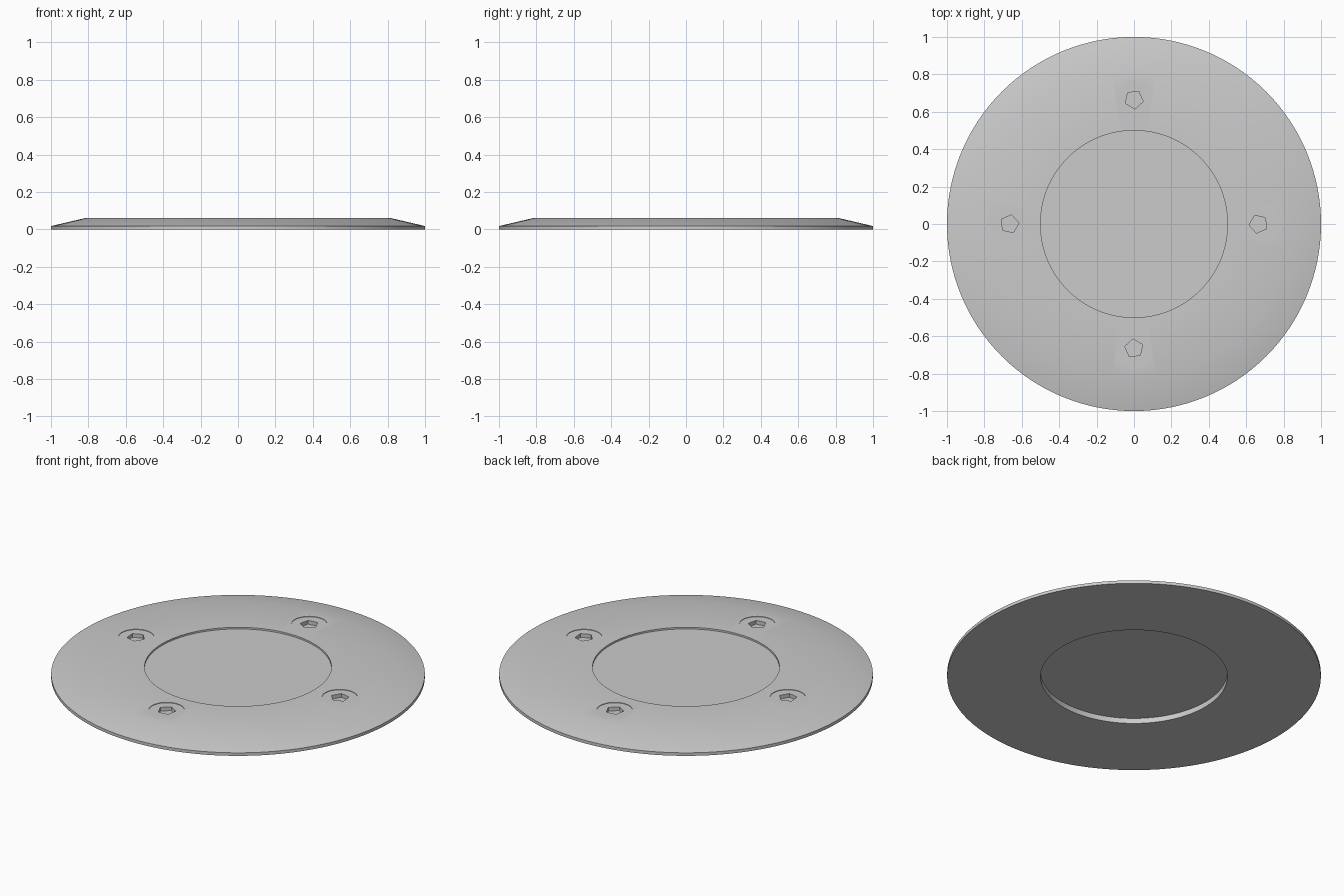
import bpy, bmesh, math
from mathutils import Matrix, Vector

if "Cube" in bpy.data.objects:
    bpy.data.objects.remove(bpy.data.objects["Cube"], do_unlink=True)

SEGMENTS = 128
BOLT_RADIUS = 0.665

# Single light grey material
grey = bpy.data.materials.new("light_grey")
grey.use_nodes = True
colour = (0.6, 0.6, 0.6, 1)
grey.diffuse_color = colour
grey.node_tree.nodes["Principled BSDF"].inputs["Base Color"].default_value = colour


def add_object(name, bm):
    bmesh.ops.recalc_face_normals(bm, faces=bm.faces)
    mesh = bpy.data.meshes.new(name)
    bm.to_mesh(mesh)
    bm.free()
    mesh.materials.append(grey)
    obj = bpy.data.objects.new(name, mesh)
    bpy.context.collection.objects.link(obj)
    return obj


def lathe(name, profile):
    bm = bmesh.new()
    verts = [bm.verts.new((r, 0, z)) for r, z in profile]
    edges = [bm.edges.new(pair) for pair in zip(verts, verts[1:])]
    bmesh.ops.spin(bm, geom=verts + edges, cent=(0, 0, 0), axis=(0, 0, 1),
                   angle=math.tau, steps=SEGMENTS, use_merge=True)
    bmesh.ops.remove_doubles(bm, verts=bm.verts, dist=1e-5)
    return add_object(name, bm)


def ring_of_cutters(name, sides, radius, floor, twist):
    """Four prisms around the disc, each with one corner towards the centre."""
    bm = bmesh.new()
    height = 0.1
    for i in range(4):
        turn = i * math.pi / 2
        place = (Matrix.Rotation(turn, 4, 'Z')
                 @ Matrix.Translation((BOLT_RADIUS, 0, floor + height / 2))
                 @ Matrix.Rotation(math.pi + twist, 4, 'Z'))
        new = bmesh.ops.create_cone(bm, cap_ends=True, segments=sides,
                                    radius1=radius, radius2=radius, depth=height)["verts"]
        # Put the first corner on the local x axis before placing
        corner = max(new, key=lambda v: v.co.x)
        align = Matrix.Rotation(-math.atan2(corner.co.y, corner.co.x), 4, 'Z')
        bmesh.ops.transform(bm, matrix=place @ align, verts=new)
    cutter = add_object(name, bm)
    cutter.hide_render = True
    return cutter


# Flat disc with a bevelled edge, shallow top recess and deeper underside recess
disc = lathe("flange_disc", [(0, 0.05), (0.5, 0.05), (0.5, 0.06), (0.82, 0.06),
                             (1, 0.018), (1, 0), (0.5, 0), (0.5, 0.031), (0, 0.031)])

# Shallow round seats and five-sided bolt pits
cutters = [ring_of_cutters("seat_cutter", 32, 0.095, 0.057, 0),
           ring_of_cutters("pit_cutter", 5, 0.05, 0.035, 0.1)]
for cutter in cutters:
    cut = disc.modifiers.new(cutter.name, 'BOOLEAN')
    cut.operation = 'DIFFERENCE'
    cut.solver = 'EXACT'
    cut.object = cutter

# Bake the cuts and discard the cutters
bpy.context.view_layer.update()
baked = bpy.data.meshes.new_from_object(disc.evaluated_get(bpy.context.evaluated_depsgraph_get()))
disc.modifiers.clear()
disc.data = baked
for cutter in cutters:
    bpy.data.objects.remove(cutter, do_unlink=True)

bpy.ops.object.select_all(action='DESELECT')
disc.select_set(True)
bpy.context.view_layer.objects.active = disc
bpy.ops.object.shade_smooth_by_angle(angle=math.radians(30))
